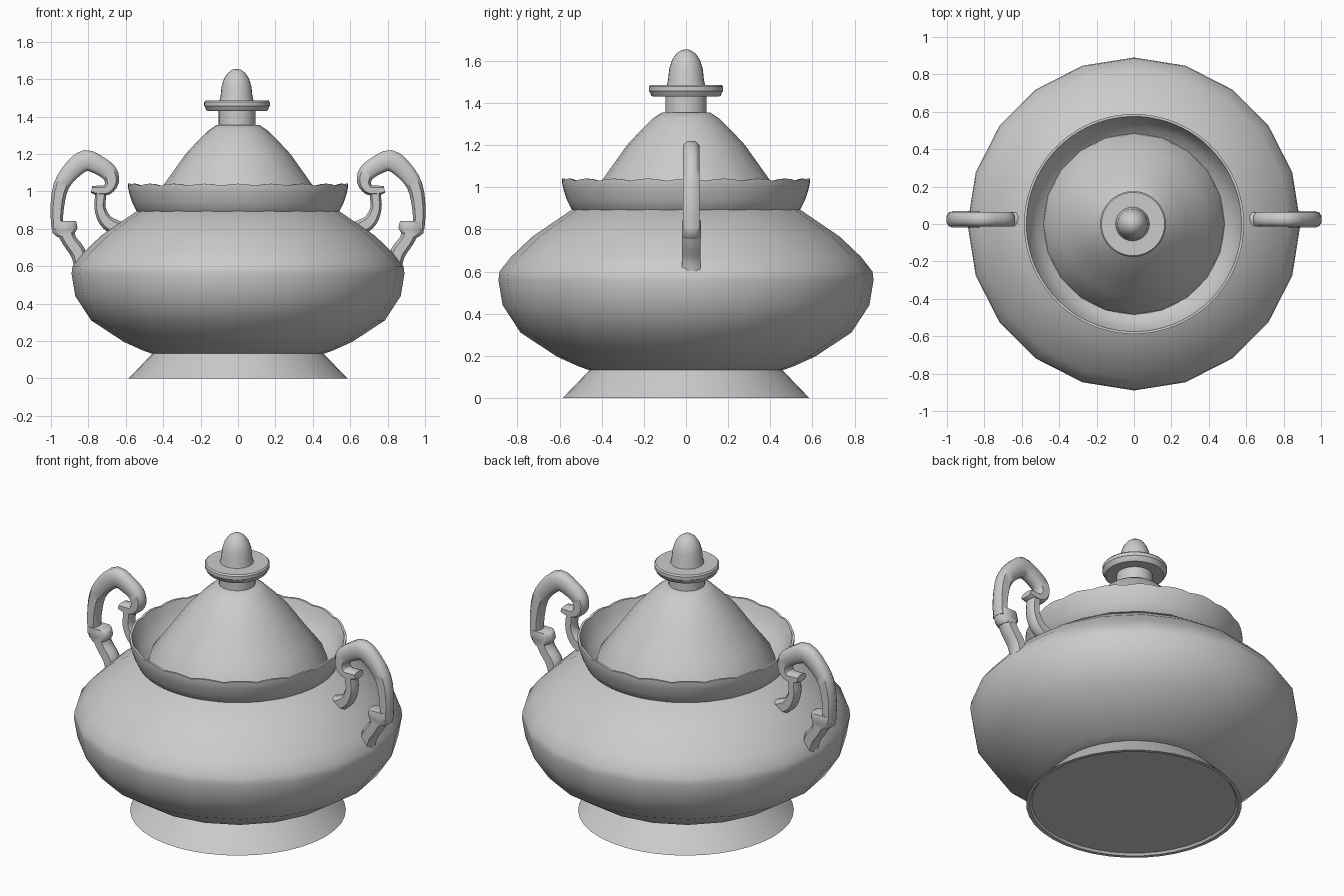
import bpy, bmesh
from math import cos, sin, pi, radians
from mathutils import Vector

if "Cube" in bpy.data.objects:
    bpy.data.objects.remove(bpy.data.objects["Cube"])


def finish(name, bm, angle=40):
    bmesh.ops.remove_doubles(bm, verts=bm.verts, dist=1e-5)
    bmesh.ops.recalc_face_normals(bm, faces=bm.faces)
    me = bpy.data.meshes.new(name)
    bm.to_mesh(me)
    bm.free()
    ob = bpy.data.objects.new(name, me)
    bpy.context.collection.objects.link(ob)
    bpy.context.view_layer.objects.active = ob
    bpy.ops.object.select_all(action='DESELECT')
    ob.select_set(True)
    bpy.ops.object.shade_smooth_by_angle(angle=radians(angle))
    return ob


def skin(bm, rings):
    for a, b in zip(rings, rings[1:]):
        n = len(a)
        for i in range(n):
            j = (i + 1) % n
            bm.faces.new((a[i], a[j], b[j], b[i]))


def lathe(name, profile, segs, wave=None, angle=40, cx=0):
    """Revolve (radius, z) points; wave(angle, z) returns a height offset."""
    bm = bmesh.new()
    rings = []
    for r, z in profile:
        ring = []
        for i in range(segs):
            t = 2 * pi * i / segs
            dz = wave(t, z) if wave else 0
            ring.append(bm.verts.new((cx + r * cos(t), r * sin(t), z + dz)))
        rings.append(ring)
    skin(bm, rings)
    return finish(name, bm, angle)


def catmull(pts, steps=3):
    p = [Vector(q) for q in pts]
    p = [2 * p[0] - p[1]] + p + [2 * p[-1] - p[-2]]
    out = []
    for i in range(1, len(p) - 2):
        a, b, c, d = p[i - 1:i + 3]
        for k in range(steps):
            t = k / steps
            out.append(0.5 * (2 * b + (c - a) * t + (2 * a - 5 * b + 4 * c - d) * t * t
                              + (3 * b - a - 3 * c + d) * t ** 3))
    return out + [p[-2]]


def sweep(bm, pts, depth=0.039, steps=3, y=0.025):
    """Sweep a rounded section along (x, z, half width) points in the xz plane."""
    path = catmull(pts, steps)
    section = [(1, .45), (.6, 1), (-.6, 1), (-1, .45), (-1, -.45), (-.6, -1), (.6, -1), (1, -.45)]
    rings = []
    for i, p in enumerate(path):
        t = path[min(i + 1, len(path) - 1)] - path[max(i - 1, 0)]
        n = Vector((-t.y, t.x)).normalized()
        rings.append([bm.verts.new((p.x + n.x * u * p.z, y + v * depth, p.y + n.y * u * p.z))
                      for u, v in section])
    skin(bm, rings)
    bm.faces.new(rings[0])
    bm.faces.new(rings[-1])


# Foot with slightly recessed underside
lathe("foot", [(0, .012), (.555, .012), (.565, 0), (.585, 0), (.45, .14)], 40)

# Bowl, closed by a ledge under the lid
lathe("bowl", [(0, .13), (.46, .132), (.51, .15), (.61, .195), (.785, .31), (.87, .44),
               (.89, .56), (.885, .60), (.83, .67), (.73, .765), (.54, .895),
               (.49, .90), (.46, .90)], 20)

# Flared rim with a scalloped lip
def scallop(t, z):
    return 0.011 * abs(cos(10 * t)) if z > 1.0 else 0

lathe("scalloped_rim", [(.53, .885), (.545, .90), (.565, .94), (.58, .985), (.588, 1.01), (.588, 1.03),
                        (.575, 1.03), (.555, .985), (.52, .93), (.475, .895)], 80, scallop)

# Lid and its turned finial
lathe("lid", [(.485, .90), (.48, .925), (.39, 1.045), (.28, 1.20), (.21, 1.275), (.155, 1.328),
              (.115, 1.355), (0, 1.357)], 20)
lathe("finial_neck", [(0, 1.345), (.098, 1.345), (.098, 1.44), (0, 1.44)], 32, cx=-.005)
lathe("finial_disc", [(0, 1.43), (.158, 1.43), (.166, 1.437), (.17, 1.45), (.176, 1.457),
                      (.176, 1.477), (.169, 1.485), (0, 1.485)], 40, cx=-.005)
lathe("finial_knob", [(0, 1.475), (.093, 1.475), (.085, 1.51), (.08, 1.56), (.066, 1.605),
                      (.045, 1.635), (.022, 1.651), (0, 1.655)], 24, angle=60, cx=-.008)

# Scrolled handles, the left one mirrored
def handle(name, side):
    bm = bmesh.new()
    # upper scroll
    sweep(bm, [(.967, .80, .03), (.967, .91, .036), (.945, 1.03, .042), (.885, 1.115, .05),
               (.815, 1.165, .056), (.745, 1.14, .05), (.69, 1.10, .046), (.675, 1.05, .038),
               (.70, 1.008, .028), (.75, 1.005, .026), (.783, 1.01, .018)])
    # lower stem
    sweep(bm, [(.925, .79, .046), (.90, .735, .04), (.86, .68, .042), (.845, .63, .038),
               (.84, .57, .032)], depth=.043)
    # collar
    sweep(bm, [(.932, .842, .06), (.932, .83, .067), (.924, .79, .068), (.918, .765, .046)],
          depth=.045, steps=1)
    # inner branch flowing onto the shoulder
    sweep(bm, [(.735, 1.01, .03), (.735, .97, .03), (.738, .91, .03), (.71, .845, .036),
               (.66, .81, .04), (.60, .80, .03)], depth=.036)
    for v in bm.verts:
        v.co.x *= side
    finish(name, bm, 50)

handle("right_handle", 1)
handle("left_handle", -1)
